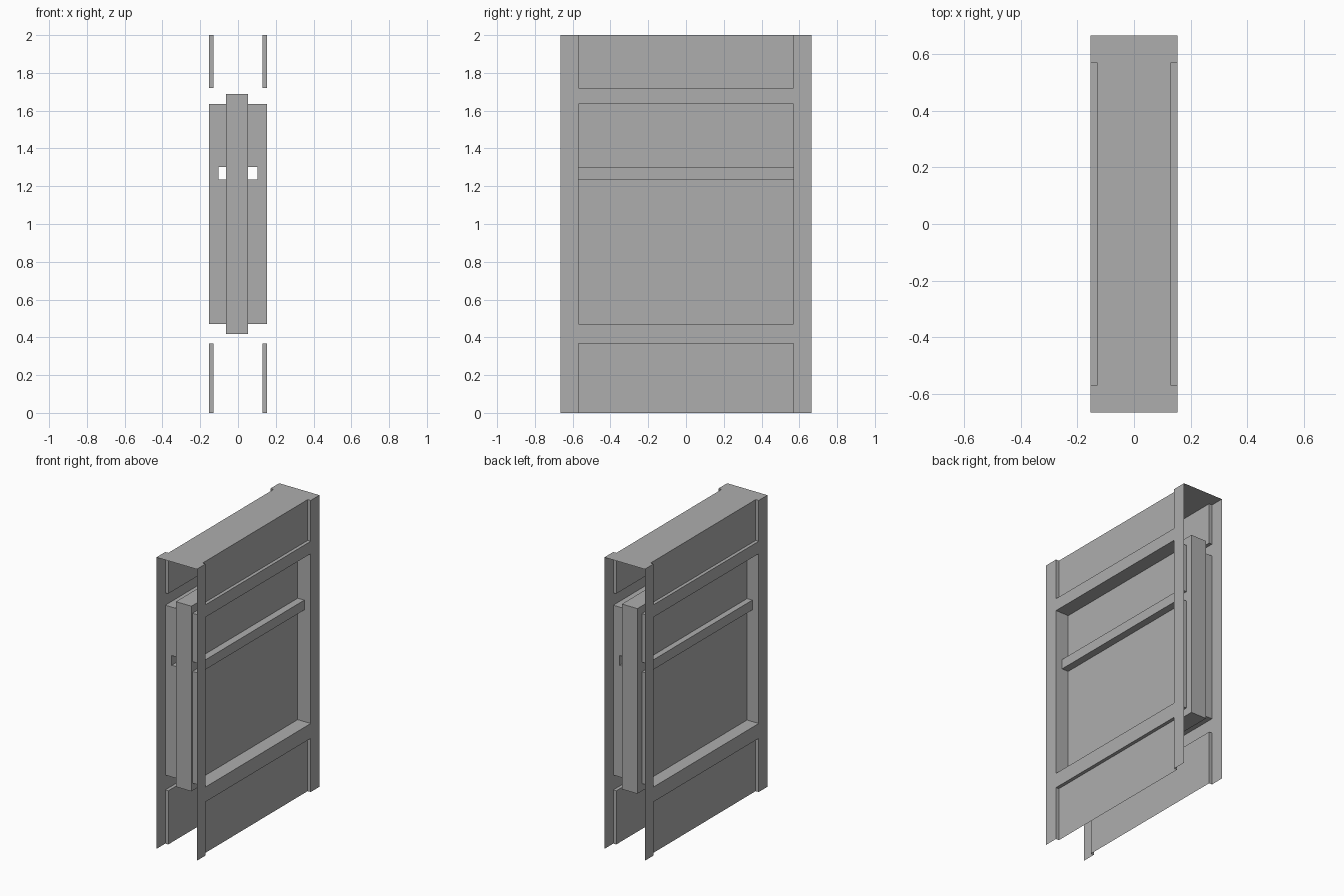
import bpy
import bmesh

cube = bpy.data.objects.get("Cube")
if cube:
    bpy.data.objects.remove(cube, do_unlink=True)

grey = bpy.data.materials.new("plain grey")
grey.use_nodes = True
GREY = (0.42, 0.42, 0.42, 1)
grey.diffuse_color = GREY
grey.node_tree.nodes["Principled BSDF"].inputs["Base Color"].default_value = GREY

# Main dimensions
X, Y, TOP = 0.153, 0.665, 2.0       # outer half thickness, half width, height
OPEN_Y = 0.57                       # half width of every opening
PANEL_X = 0.13                      # face of the shallow panels
CORE_X = 0.05                       # opening walls run into the core slab
BAR_X = 0.104                       # face of the crossbar
BAR_LOW, BAR_HIGH = 1.236, 1.303
LOW, SILL, HEAD, HIGH = 0.368, 0.47, 1.635, 1.72


def rect(bm, lo, hi, facing):
    """Add an axis-aligned rectangle; facing is the sign of its normal."""
    flat = next(i for i in range(3) if lo[i] == hi[i])
    a, b = (flat + 1) % 3, (flat + 2) % 3
    corners = []
    for pa, pb in ((lo, lo), (hi, lo), (hi, hi), (lo, hi)):
        p = list(lo)
        p[a], p[b] = pa[a], pb[b]
        corners.append(bm.verts.new(p))
    bm.faces.new(corners if facing > 0 else corners[::-1])


def finish(bm, name, mirrored=True):
    """Turn the bmesh into an object, mirrored to the other side."""
    bmesh.ops.remove_doubles(bm, verts=bm.verts, dist=0.0001)
    mesh = bpy.data.meshes.new(name)
    bm.to_mesh(mesh)
    bm.free()
    mesh.materials.append(grey)
    obj = bpy.data.objects.new(name, mesh)
    bpy.context.collection.objects.link(obj)
    if mirrored:
        obj.modifiers.new("Mirror", "MIRROR").use_axis[0] = True
    return obj


# Thin stiles and rails around three openings
bm = bmesh.new()
y_cuts = (-Y, -OPEN_Y, OPEN_Y, Y)
z_cuts = (0, LOW, SILL, HEAD, HIGH, TOP)
for i in range(3):
    for j in range(5):
        if i == 1 and j % 2 == 0:
            continue
        rect(bm, (X, y_cuts[i], z_cuts[j]), (X, y_cuts[i + 1], z_cuts[j + 1]), 1)
finish(bm, "frame_faces")

# Shallow recessed panels at the bottom and top
for name, z0, z1, ledge, up in (("lower_panel", 0, LOW, LOW, -1),
                                ("upper_panel", HIGH, TOP, HIGH, 1)):
    bm = bmesh.new()
    rect(bm, (PANEL_X, -OPEN_Y, z0), (PANEL_X, OPEN_Y, z1), 1)
    rect(bm, (PANEL_X, -OPEN_Y, ledge), (X, OPEN_Y, ledge), up)
    for s in (-1, 1):
        rect(bm, (PANEL_X, s * OPEN_Y, z0), (X, s * OPEN_Y, z1), -s)
    finish(bm, name)

# Deep walls of the middle opening, pierced where the hollow crossbar ends
bm = bmesh.new()
rect(bm, (CORE_X, -OPEN_Y, SILL), (X, OPEN_Y, SILL), 1)
rect(bm, (CORE_X, -OPEN_Y, HEAD), (X, OPEN_Y, HEAD), -1)
for s in (-1, 1):
    y = s * OPEN_Y
    rect(bm, (CORE_X, y, SILL), (X, y, BAR_LOW), -s)
    rect(bm, (BAR_X, y, BAR_LOW), (X, y, BAR_HIGH), -s)
    rect(bm, (CORE_X, y, BAR_HIGH), (X, y, HEAD), -s)
finish(bm, "opening_walls")

# Hollow crossbar
bm = bmesh.new()
rect(bm, (BAR_X, -OPEN_Y, BAR_LOW), (BAR_X, OPEN_Y, BAR_HIGH), 1)
rect(bm, (CORE_X, -OPEN_Y, BAR_LOW), (BAR_X, OPEN_Y, BAR_LOW), -1)
rect(bm, (CORE_X, -OPEN_Y, BAR_HIGH), (BAR_X, OPEN_Y, BAR_HIGH), 1)
finish(bm, "crossbar")

# Core slab, set slightly off centre
bm = bmesh.new()
bmesh.ops.create_cube(bm, size=1)
bmesh.ops.scale(bm, vec=(0.118, 1.2, 1.27), verts=bm.verts)
bmesh.ops.translate(bm, vec=(-0.005, 0.018, 1.053), verts=bm.verts)
finish(bm, "core_slab", mirrored=False)

# Top cap, notched above the upper panels
bm = bmesh.new()
half = [(X, -Y), (X, -OPEN_Y), (PANEL_X, -OPEN_Y),
        (PANEL_X, OPEN_Y), (X, OPEN_Y), (X, Y)]
outline = half + [(-x, y) for x, y in reversed(half)]
bm.faces.new([bm.verts.new((x, y, TOP)) for x, y in outline])
finish(bm, "top_cap", mirrored=False)
